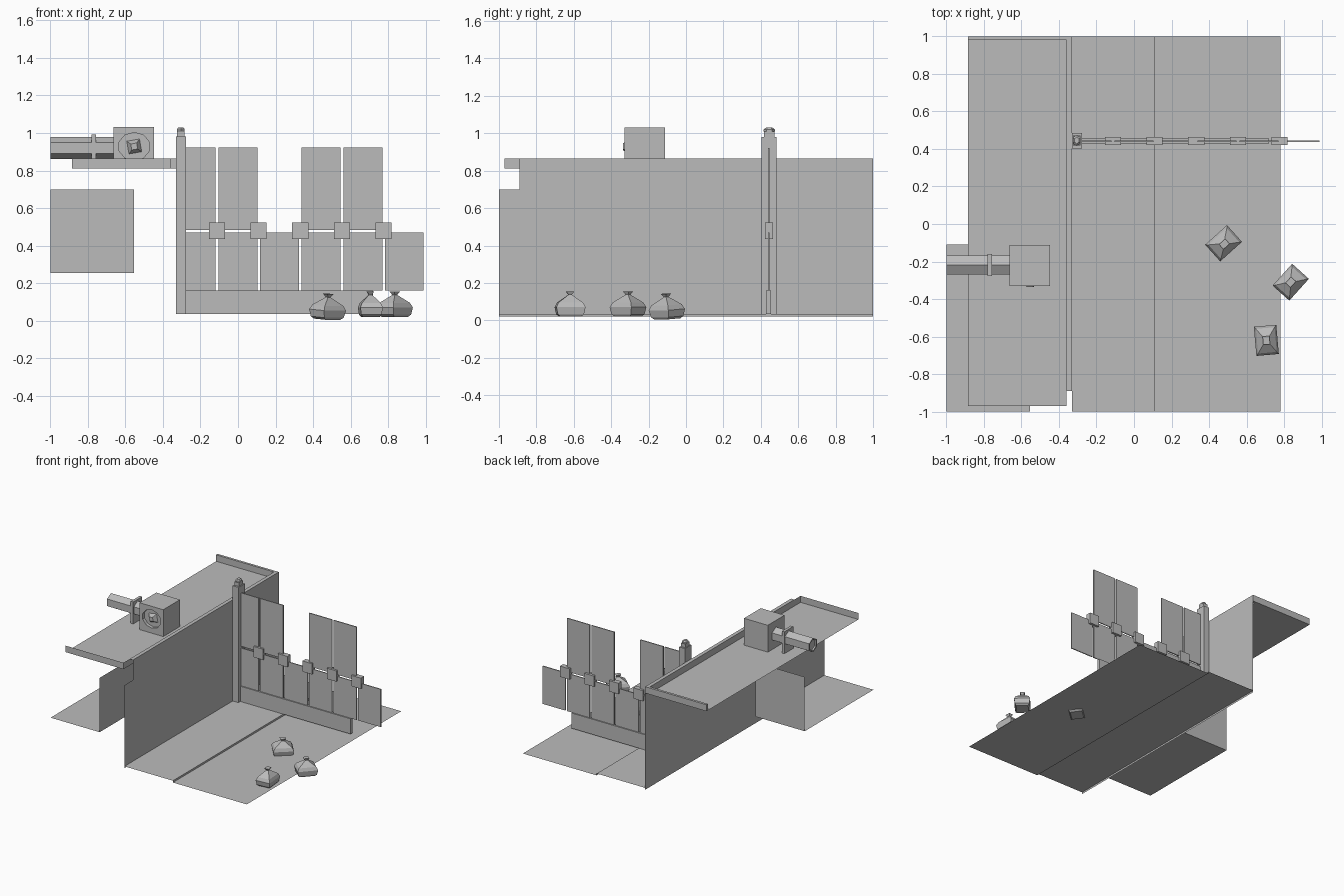
import bpy, bmesh
from math import cos, sin, pi, radians
from mathutils import Matrix, Vector

if "Cube" in bpy.data.objects:
    bpy.data.objects.remove(bpy.data.objects["Cube"])

grey = bpy.data.materials.new("plain_grey")
grey.use_nodes = True
grey.diffuse_color = (0.5, 0.5, 0.5, 1)
bsdf = next(n for n in grey.node_tree.nodes if n.type == 'BSDF_PRINCIPLED')
bsdf.inputs["Base Color"].default_value = grey.diffuse_color


def finish(name, bm):
    mesh = bpy.data.meshes.new(name)
    bm.to_mesh(mesh)
    bm.free()
    mesh.materials.append(grey)
    obj = bpy.data.objects.new(name, mesh)
    bpy.context.scene.collection.objects.link(obj)
    return obj


def sheet(name, *points):
    """Single flat polygon."""
    bm = bmesh.new()
    bm.faces.new([bm.verts.new(p) for p in points])
    return finish(name, bm)


def flat(name, x0, x1, y0, y1, z):
    return sheet(name, (x0, y0, z), (x1, y0, z), (x1, y1, z), (x0, y1, z))


def box(name, x0, x1, y0, y1, z0, z1):
    bm = bmesh.new()
    size = Matrix.Diagonal((x1 - x0, y1 - y0, z1 - z0, 1))
    mid = Matrix.Translation(((x0 + x1) / 2, (y0 + y1) / 2, (z0 + z1) / 2))
    bmesh.ops.create_cube(bm, size=1, matrix=mid @ size)
    return finish(name, bm)


def loft(name, sides, rings, matrix):
    """Stack of regular rings (height, half width, half depth) with caps."""
    bm = bmesh.new()
    turn = pi / sides
    k = 1 / cos(turn) if sides == 4 else 1
    loops = []
    for z, rx, ry in rings:
        angles = [turn + 2 * pi * i / sides for i in range(sides)]
        loops.append([bm.verts.new((k * rx * cos(a), k * ry * sin(a), z)) for a in angles])
    for low, high in zip(loops, loops[1:]):
        for i in range(sides):
            j = (i + 1) % sides
            bm.faces.new((low[i], low[j], high[j], high[i]))
    bm.faces.new(loops[0][::-1])
    bm.faces.new(loops[-1])
    bm.transform(matrix)
    bmesh.ops.recalc_face_normals(bm, faces=bm.faces)
    return finish(name, bm)


# Ground: pavement, curb and road
WALL, CURB, ROAD = -0.33, 0.11, 0.78
flat("pavement", WALL, CURB, -1, 1, 0.035)
flat("road", CURB, ROAD, -1, 1, 0.02)
sheet("curb", (CURB, -1, 0.02), (CURB, 1, 0.02), (CURB, 1, 0.035), (CURB, -1, 0.035))

# Building wall with a notch at its front top corner
profile = [(-1, 0.02), (1, 0.02), (1, 0.865), (-0.89, 0.865), (-0.89, 0.7), (-1, 0.7)]
sheet("building_wall", *[(WALL, y, z) for y, z in profile])

# Roof with raised edges
LEFT, INNER, DECK, LIP, FRONT, BACK = -0.885, -0.36, 0.812, 0.865, -0.97, 0.98
flat("roof_deck", LEFT, INNER, FRONT, BACK, DECK)
sheet("front_parapet", (LEFT, FRONT, DECK), (INNER, FRONT, DECK), (INNER, FRONT, LIP), (LEFT, FRONT, LIP))
sheet("side_parapet", (INNER, FRONT, DECK), (INNER, BACK, DECK), (INNER, BACK, LIP), (INNER, FRONT, LIP))
flat("side_parapet_top", INNER, WALL, -0.89, BACK, LIP)
box("back_parapet", LEFT, WALL, BACK, 1, DECK, LIP)

# Alcove below the roof
AX, AY, AZ, AT = -0.555, -0.11, 0.255, 0.7
flat("alcove_floor", -1, AX, -1, AY, AZ)
sheet("alcove_back", (-1, AY, AZ), (AX, AY, AZ), (AX, AY, AT), (-1, AY, AT))
sheet("alcove_side", (AX, -1, AZ), (AX, AY, AZ), (AX, AY, AT), (AX, -1, AT))

# Roof fan unit: box with a round recess and a hub
unit = box("fan_unit", -0.663, -0.447, -0.33, -0.113, DECK, 1.032)
face_forward = Matrix.Rotation(radians(90), 4, 'X')
fan_spot = Matrix.Translation((-0.553, -0.33, 0.928))
cutter = loft("fan_recess_cutter", 10, [(-0.025, 0.085, 0.075), (0.02, 0.085, 0.075)],
              fan_spot @ face_forward)
cut = unit.modifiers.new("recess", 'BOOLEAN')
cut.operation = 'DIFFERENCE'
cut.object = cutter
cut.solver = 'EXACT'
cutter.hide_render = True
cutter.hide_viewport = True
cutter.display_type = 'WIRE'
loft("fan_hub", 4, [(-0.026, 0.035, 0.035), (0.006, 0.016, 0.016)],
     fan_spot @ face_forward @ Matrix.Rotation(radians(10), 4, 'Z'))

# Hexagonal exhaust pipe with a bracket
along_x = Matrix.Translation((-1, -0.218, 0.92)) @ Matrix.Rotation(radians(90), 4, 'Y')
loft("exhaust_pipe", 6, [(0.012, 0.045, 0.045), (0, 0.047, 0.047), (0, 0.058, 0.058), (0.34, 0.058, 0.058)],
     along_x @ Matrix.Rotation(radians(30), 4, 'Z'))
box("pipe_bracket", -0.78, -0.757, -0.276, -0.16, DECK, 0.992)

# Fence post and its cap
box("fence_post", WALL, -0.278, 0.403, 0.485, 0.035, 0.98)
box("post_cap", -0.325, -0.285, 0.418, 0.472, 0.98, 1.01)
loft("post_cap_top", 6, [(1.01, 0.024, 0.03), (1.02, 0.024, 0.03), (1.03, 0.014, 0.018)],
     Matrix.Translation((-0.305, 0.445, 0)))

# Fence boards: tall and short columns, joined by square clamps
FY = 0.442
box("fence_base", -0.278, 0.72, FY - 0.013, FY + 0.013, 0.035, 0.16)
joints = [-0.112 + 0.222 * i for i in range(5)]
edges = [-0.285] + joints + [0.995]
for i in range(6):
    x0, x1 = edges[i] + 0.007, edges[i + 1] - 0.007
    box("lower_board", x0, x1, FY - 0.004, FY + 0.004, 0.16, 0.47)
    if i not in (2, 5):
        box("upper_board", x0, x1, FY - 0.004, FY + 0.004, 0.484, 0.922)
for x in joints:
    box("board_clamp", x - 0.043, x + 0.043, FY - 0.02, FY + 0.022, 0.434, 0.522)

# Tied rubbish bags
bag_rings = [(0, 0.055, 0.045), (0.012, 0.07, 0.054), (0.05, 0.078, 0.06), (0.075, 0.066, 0.05),
             (0.1, 0.032, 0.026), (0.117, 0.009, 0.009), (0.135, 0.022, 0.018)]
for x, y, z, spin, tilt in [(0.475, -0.1, 0.008, 42, 4), (0.835, -0.31, 0.02, 48, 0),
                            (0.705, -0.62, 0.02, 95, 0)]:
    place = Matrix.Translation((x, y, z)) @ Matrix.Rotation(radians(spin), 4, 'Z')
    loft("rubbish_bag", 4, bag_rings, place @ Matrix.Rotation(radians(tilt), 4, 'X'))
